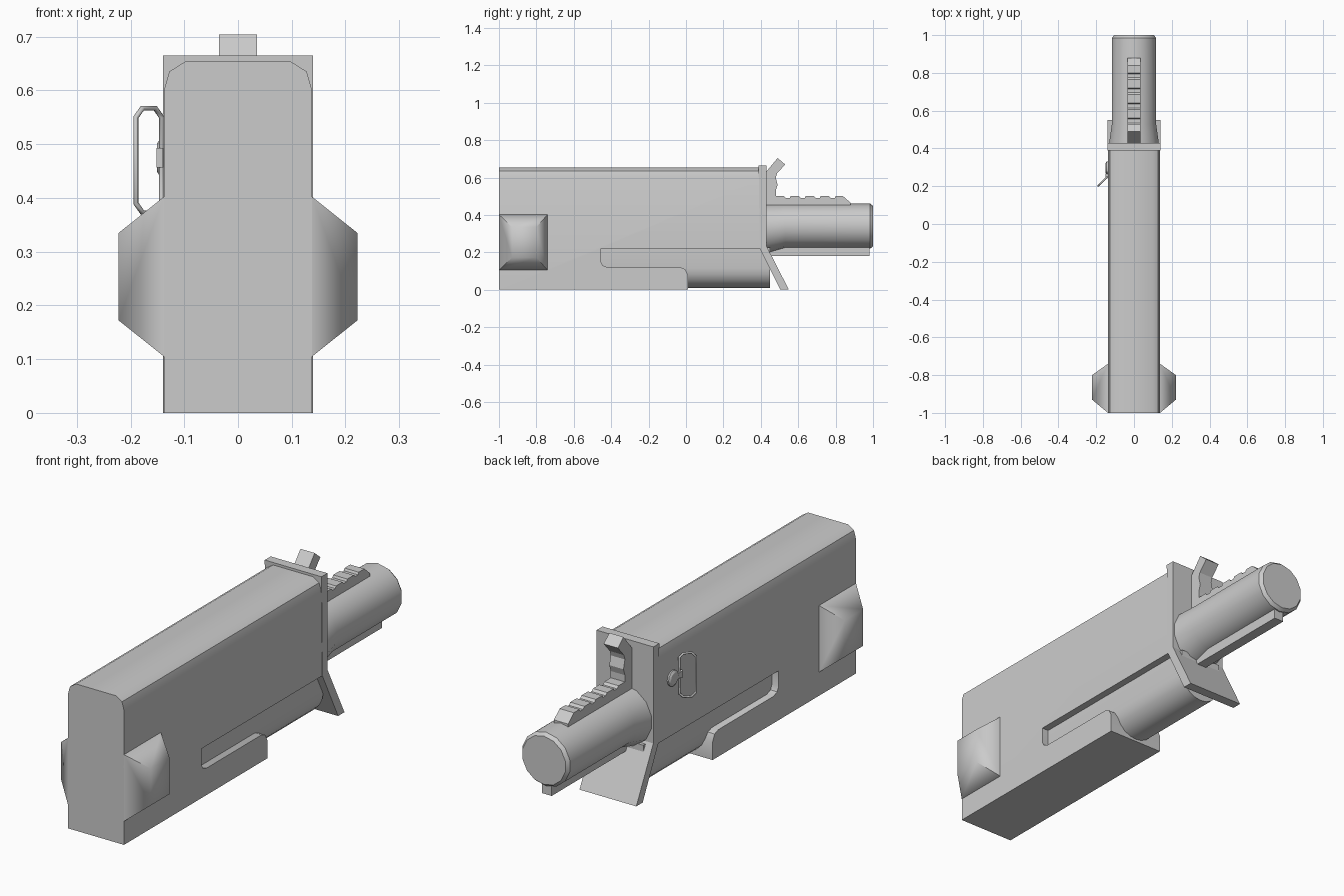
import bpy, bmesh, math

if "Cube" in bpy.data.objects:
    bpy.data.objects.remove(bpy.data.objects["Cube"])


def loft(name, rings, smooth=None):
    """Skin a list of equal-length closed rings and cap both ends."""
    bm = bmesh.new()
    vs = [[bm.verts.new(p) for p in r] for r in rings]
    n = len(vs[0])
    for a, b in zip(vs, vs[1:]):
        for i in range(n):
            j = (i + 1) % n
            bm.faces.new((a[i], a[j], b[j], b[i]))
    bm.faces.new(vs[0])
    bm.faces.new(vs[-1])
    bmesh.ops.recalc_face_normals(bm, faces=bm.faces)
    me = bpy.data.meshes.new(name)
    bm.to_mesh(me)
    bm.free()
    ob = bpy.data.objects.new(name, me)
    bpy.context.collection.objects.link(ob)
    if smooth:
        shade(ob, smooth)
    return ob


def shade(ob, deg):
    bpy.ops.object.select_all(action='DESELECT')
    ob.select_set(True)
    bpy.context.view_layer.objects.active = ob
    bpy.ops.object.shade_smooth_by_angle(angle=math.radians(deg))


def side_prism(name, yz, half, smooth=None):
    """Side profile (y, z) extruded across x."""
    return loft(name, [[(s * half, y, z) for y, z in yz] for s in (-1, 1)], smooth)


def long_prism(name, xz, y0, y1, smooth=None):
    """Front profile (x, z) extruded along y."""
    return loft(name, [[(x, y, z) for x, z in xz] for y in (y0, y1)], smooth)


# Main housing with rounded top, slot cut out of the underside
W = 0.138
half = [(W, 0), (W, 0.60), (0.128, 0.635), (0.098, 0.654)]
body = long_prism("housing", half + [(-x, z) for x, z in reversed(half)], -1, 0.42)
cutter = side_prism("slot_cutter", [
    (-0.455, 0.22), (-0.455, 0.15), (-0.445, 0.13), (-0.42, 0.12), (-0.03, 0.12),
    (-0.005, 0.11), (0.01, 0.08), (0.01, -0.05), (0.6, -0.05), (0.6, 0.22)], 0.3)
cutter.hide_render = True
mod = body.modifiers.new("slot", 'BOOLEAN')
mod.operation = 'DIFFERENCE'
mod.solver = 'EXACT'
mod.object = cutter
bpy.context.view_layer.objects.active = body
bpy.ops.object.modifier_apply(modifier="slot")
bpy.data.objects.remove(cutter)
shade(body, 40)

# Inner grip: flat sides, round underside
R = 0.105
grip = [(R, 0.225)] + [(R * math.cos(t), 0.115 - R * math.sin(t))
                       for t in (math.pi * i / 10 for i in range(11))] + [(-R, 0.225)]
long_prism("inner_grip", grip, -0.46, 0.45, 40)

# Rear side bulges
for side, s in (("right", 1), ("left", -1)):
    def ring(x, y0, y1, z0, z1):
        return [(s * x, y0, z0), (s * x, y1, z0), (s * x, y1, z1), (s * x, y0, z1)]
    loft("bulge_" + side, [ring(0.13, -1, -0.74, 0.105, 0.402),
                           ring(W, -1, -0.74, 0.105, 0.402),
                           ring(0.222, -0.93, -0.80, 0.172, 0.335)], 60)

# Front plate with slanted foot
side_prism("front_plate", [(0.388, 0.665), (0.43, 0.665), (0.43, 0.235),
                           (0.55, 0), (0.505, 0), (0.395, 0.22)], 0.14)

# Barrel: flared root, chamfered tip
N = 14
loft("barrel", [[(r * math.cos(2 * math.pi * i / N + math.pi / N), y,
                  c + r * math.sin(2 * math.pi * i / N + math.pi / N)) for i in range(N)]
                for y, r, c in ((0.41, 0.135, 0.325), (0.44, 0.133, 0.327), (0.53, 0.12, 0.34),
                                (0.985, 0.12, 0.34), (1.0, 0.108, 0.34))], 35)

# Rail under the barrel
side_prism("lower_rail", [(0.42, 0.18), (0.98, 0.18), (0.98, 0.25), (0.42, 0.25)], 0.024)

# Top rail with notches, joined to the hooked rear sight
teeth = []
for y in (0.525, 0.605, 0.685, 0.765):
    teeth += [(y, 0.50), (y + 0.01, 0.49), (y + 0.03, 0.49), (y + 0.035, 0.50)]
side_prism("sight_rail", [(0.42, 0.41), (0.42, 0.62), (0.49, 0.704), (0.53, 0.67), (0.487, 0.622),
                          (0.48, 0.60), (0.49, 0.56), (0.48, 0.53), (0.48, 0.50)] + teeth
           + [(0.84, 0.50), (0.88, 0.465), (0.88, 0.42)], 0.035)

# Sling loop on the left side
u = [(0.0, 0.39), (0.0, 0.55), (0.25, 0.567), (0.75, 0.567),
     (1.0, 0.55), (1.0, 0.39), (0.75, 0.373), (0.25, 0.373)]
cu = bpy.data.curves.new("sling_loop", 'CURVE')
cu.dimensions = '3D'
cu.bevel_depth = 0.005
cu.bevel_resolution = 1
sp = cu.splines.new('POLY')
sp.points.add(len(u) - 1)
for p, (t, z) in zip(sp.points, u):
    p.co = (-0.142 - 0.048 * t, 0.25 - 0.048 * t, z, 1)
sp.use_cyclic_u = True
loop = bpy.data.objects.new("sling_loop", cu)
bpy.context.collection.objects.link(loop)

# Sling stud and neck
loft("sling_stud", [[(x, 0.295 + r * math.cos(math.pi * i / 6), 0.475 + r * math.sin(math.pi * i / 6))
                     for i in range(12)] for x, r in ((-0.13, 0.035), (-0.145, 0.035), (-0.151, 0.026))], 30)
loft("sling_neck", [[(x, y, 0.475 + h), (x, y, 0.475 - h), (x - 0.012, y, 0.475 - h), (x - 0.012, y, 0.475 + h)]
                    for x, y, h in ((-0.137, 0.28, 0.014), (-0.138, 0.255, 0.012), (-0.14, 0.24, 0.018))])
